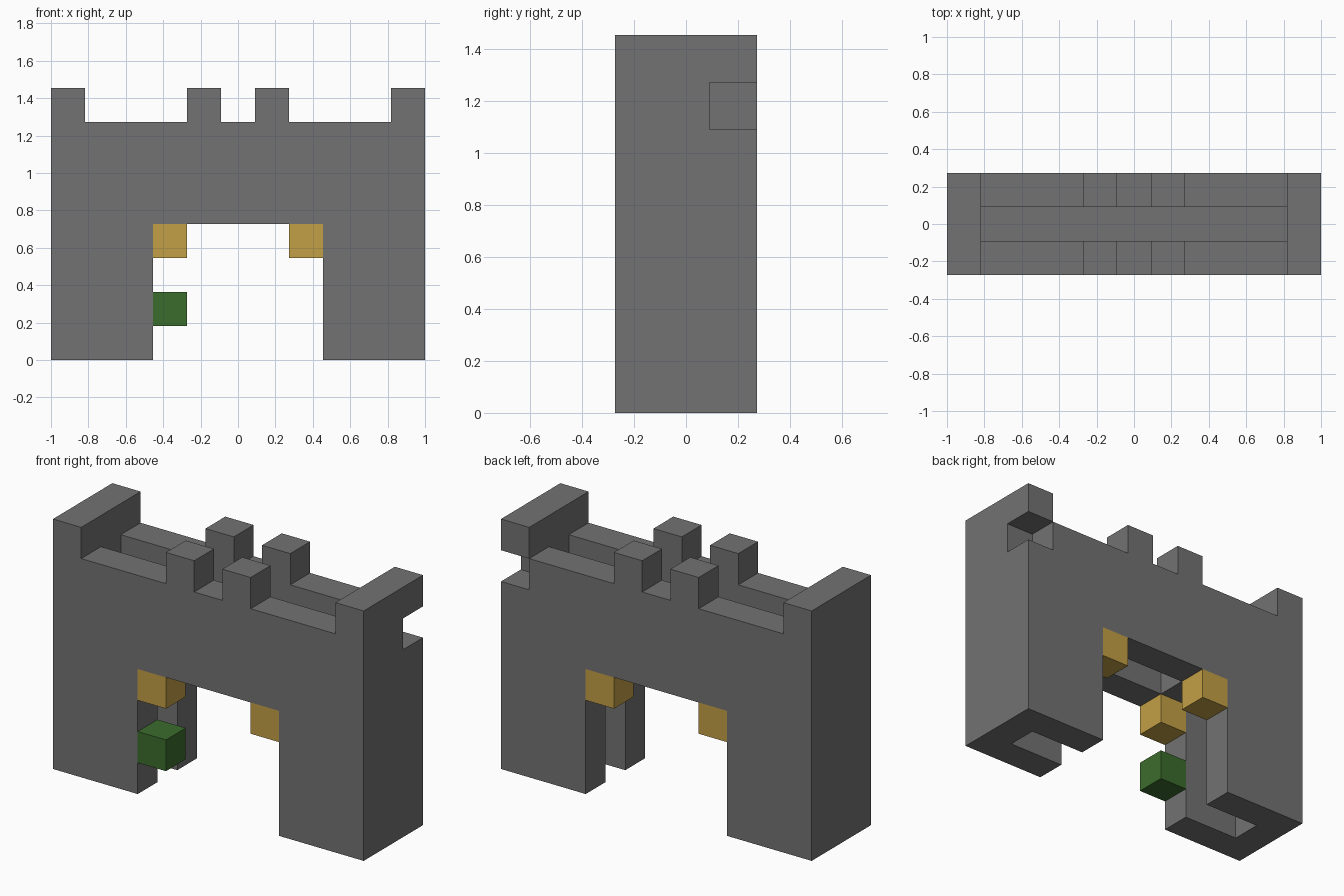
import bpy
import bmesh
from mathutils import Vector

cube = bpy.data.objects.get("Cube")
if cube:
    bpy.data.objects.remove(cube, do_unlink=True)

U = 2 / 11  # edge of one building block
ORIGIN = Vector((-1, -1.5 * U, 0))


def material(name, rgb):
    mat = bpy.data.materials.new(name)
    mat.use_nodes = True
    color = (*rgb, 1)
    mat.diffuse_color = color
    mat.node_tree.nodes["Principled BSDF"].inputs["Base Color"].default_value = color
    return mat


def box(x, y, z):
    """Cells inside half-open block ranges."""
    return {(i, j, k) for i in range(*x) for j in range(*y) for k in range(*z)}


def build(name, cells, mat):
    """Make a mesh from the exposed sides of a set of block cells."""
    bm = bmesh.new()
    half = Vector((0.5, 0.5, 0.5))
    for cell in cells:
        for axis in range(3):
            for sign in (-1, 1):
                n = Vector((0, 0, 0))
                n[axis] = sign
                if tuple(int(c + d) for c, d in zip(cell, n)) in cells:
                    continue
                a = Vector((0, 0, 0))
                a[(axis + 1) % 3] = 0.5
                b = n.cross(a)
                mid = Vector(cell) + half + n / 2
                corners = (mid - a - b, mid + a - b, mid + a + b, mid - a + b)
                bm.faces.new([bm.verts.new(ORIGIN + c * U) for c in corners])
    bmesh.ops.remove_doubles(bm, verts=bm.verts, dist=0.001)
    mesh = bpy.data.meshes.new(name)
    bm.to_mesh(mesh)
    bm.free()
    mesh.materials.append(mat)
    obj = bpy.data.objects.new(name, mesh)
    bpy.context.collection.objects.link(obj)


stone = material("grey stone", (0.17, 0.17, 0.17))
lamp = material("amber lamp", (0.55, 0.35, 0.062))
leaf = material("leaf green", (0.044, 0.15, 0.026))

# Front and back walls with the archway left open, and two merlons on each
gate = set()
for y in (0, 2):
    row = (y, y + 1)
    gate |= box((0, 11), row, (4, 7))
    for x in (0, 8):
        gate |= box((x, x + 3), row, (0, 4))
    for x in (4, 6):
        gate |= box((x, x + 1), row, (7, 8))

# Full-height end walls, walkway floor and the beams above the lamps
for x in (0, 10):
    gate |= box((x, x + 1), (0, 3), (0, 8))
gate |= box((1, 10), (1, 2), (5, 6))
for x in (3, 7):
    gate |= box((x, x + 1), (1, 2), (4, 5))

# One block is missing at the back corner
gate.discard((10, 2, 6))
build("gatehouse", gate, stone)

# Lamps in the four upper corners of the archway
for x, side in ((3, "right"), (7, "left")):
    for y, end in ((0, "front"), (2, "back")):
        build(f"{end}_{side}_lamp", {(x, y, 3)}, lamp)

# Green block on the inner side of one leg
build("green_block", {(3, 0, 1)}, leaf)
